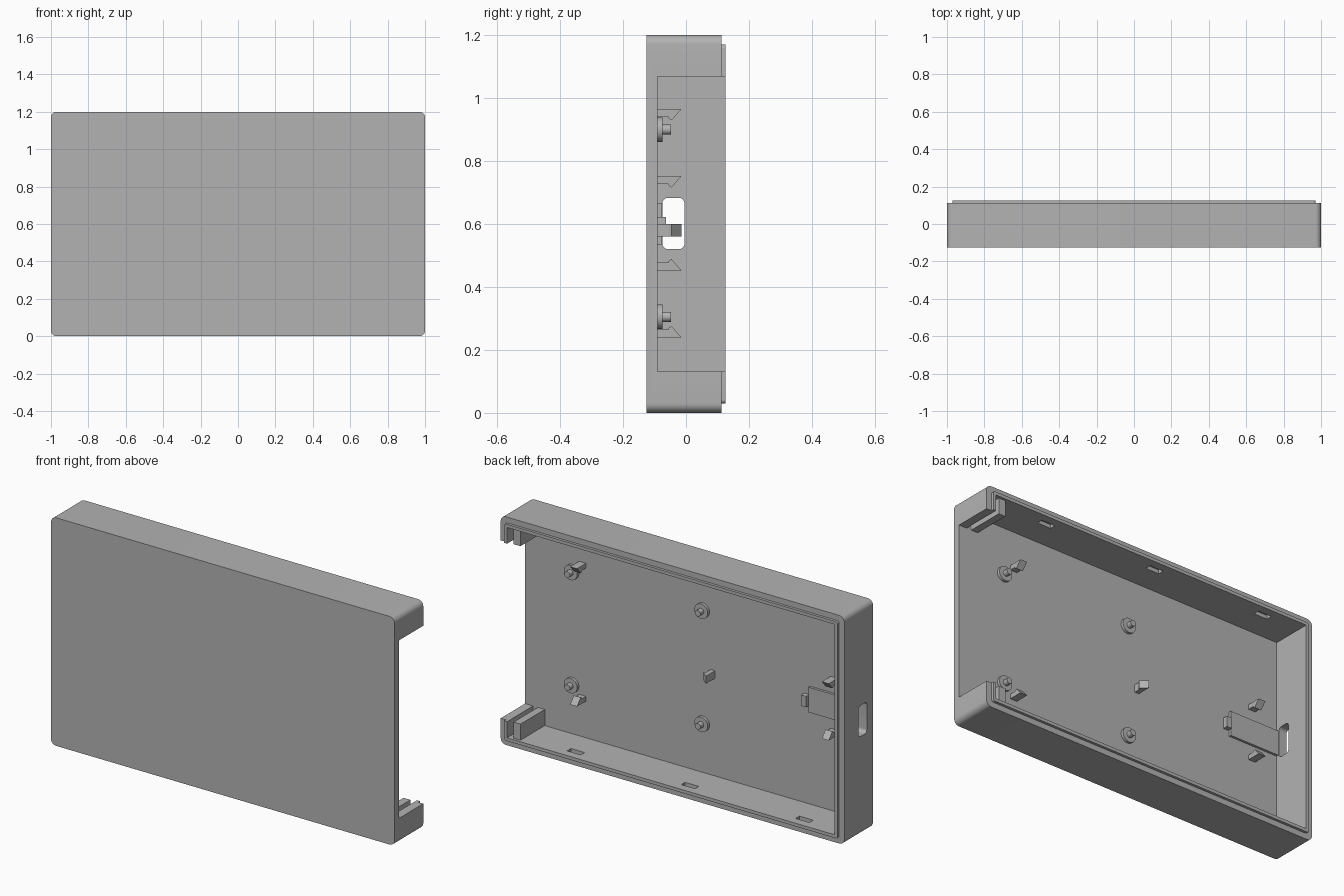
import bpy, bmesh, math
from mathutils import Vector, Matrix

if "Cube" in bpy.data.objects:
    bpy.data.objects.remove(bpy.data.objects["Cube"])

H = 1.2                      # case height
FRONT, FLOOR, RIM, LIP = -0.126, -0.09, 0.112, 0.126
WALL = 0.047

plastic = bpy.data.materials.new("grey plastic")
plastic.use_nodes = True
GREY = (0.45, 0.45, 0.45, 1)
plastic.diffuse_color = GREY
plastic.node_tree.nodes["Principled BSDF"].inputs["Base Color"].default_value = GREY


def prism(name, outline, direction):
    """Extrude a closed 3D outline along a direction."""
    bm = bmesh.new()
    face = bm.faces.new([bm.verts.new(p) for p in outline])
    new = bmesh.ops.extrude_face_region(bm, geom=[face])["geom"]
    bmesh.ops.translate(bm, vec=direction,
                        verts=[v for v in new if isinstance(v, bmesh.types.BMVert)])
    bmesh.ops.recalc_face_normals(bm, faces=bm.faces)
    mesh = bpy.data.meshes.new(name)
    bm.to_mesh(mesh)
    bm.free()
    mesh.materials.append(plastic)
    obj = bpy.data.objects.new(name, mesh)
    bpy.context.collection.objects.link(obj)
    return obj


def box(name, x, y, z):
    outline = [(a, y[0], b) for a, b in
               ((x[0], z[0]), (x[1], z[0]), (x[1], z[1]), (x[0], z[1]))]
    return prism(name, outline, (0, y[1] - y[0], 0))


def round_rect(a, b, r, steps=8):
    """Corner-rounded rectangle from corner a to corner b."""
    pts = []
    corners = ((b[0] - r, b[1] - r), (a[0] + r, b[1] - r),
               (a[0] + r, a[1] + r), (b[0] - r, a[1] + r))
    for i, (cx, cy) in enumerate(corners):
        for k in range(steps + 1):
            t = math.pi / 2 * (i + k / steps)
            pts.append((cx + r * math.cos(t), cy + r * math.sin(t)))
    return pts


def slab(name, inset, r, y0, y1):
    pts = round_rect((-1 + inset, inset), (1 - inset, H - inset), r)
    return prism(name, [(x, y0, z) for x, z in pts], (0, y1 - y0, 0))


def combine(target, tool, operation):
    mod = target.modifiers.new("cut", 'BOOLEAN')
    mod.operation, mod.solver, mod.object = operation, 'EXACT', tool
    bpy.context.view_layer.objects.active = target
    bpy.ops.object.modifier_apply(modifier=mod.name)
    bpy.data.objects.remove(tool)


# Tray with a raised lip around its open back
case = slab("case", 0, 0.03, FRONT, RIM)
combine(case, slab("lip", 0.03, 0.012, RIM - 0.01, LIP), 'UNION')
combine(case, box("cavity", (WALL - 1, 1 - WALL), (FLOOR, 0.3), (WALL, H - WALL)), 'DIFFERENCE')

# Open end and the cable port opposite
combine(case, box("opening", (0.9, 1.1), (FLOOR, 0.3), (0.132, H - 0.132)), 'DIFFERENCE')
port = [(-1.1, y, z) for y, z in round_rect((-0.075, 0.52), (-0.005, 0.683), 0.018)]
combine(case, prism("port", port, (0.2, 0, 0)), 'DIFFERENCE')

# Snap recesses in the long walls
for x in (0.595, -0.07, -0.735):
    for z in (WALL, H - WALL):
        combine(case, box("recess", (x - 0.04, x + 0.04), (0.05, 0.082),
                          (z - 0.02, z + 0.02)), 'DIFFERENCE')

bpy.ops.object.select_all(action='DESELECT')
case.select_set(True)
bpy.context.view_layer.objects.active = case
bpy.ops.object.shade_smooth_by_angle(angle=math.radians(30))

# Ribs that form the end panel grooves
box("lower_groove_rib", (0.885, 0.925), (FLOOR, RIM), (WALL, 0.132))
box("upper_groove_rib", (0.885, 0.925), (FLOOR, RIM), (H - 0.132, H - WALL))


# Board standoffs with locating pins
def peg(name, x, z, radius, y0, y1):
    pts = [(x + radius * math.cos(t), y0, z + radius * math.sin(t))
           for t in (math.tau * i / 32 for i in range(32))]
    obj = prism(name, pts, (0, y1 - y0, 0))
    bpy.ops.object.select_all(action='DESELECT')
    obj.select_set(True)
    bpy.context.view_layer.objects.active = obj
    bpy.ops.object.shade_smooth_by_angle(angle=math.radians(30))


for x in (0.725, -0.035):
    for z in (0.305, 0.9):
        peg("standoff", x, z, 0.039, FLOOR, -0.075)
        peg("locating_pin", x, z, 0.016, -0.075, -0.047)

# Snap hooks: (distance toward the held part, height) profile
HOOK = ((0, FLOOR), (0, -0.015), (0.036, -0.046), (0.03, -0.055), (0.025, -0.055), (0.025, FLOOR))


def hook(name, x, z, facing, width=0.04):
    """Facing is the unit (x, z) direction the barb points."""
    fx, fz = facing
    side = Vector((fz, 0, fx))
    base = Vector((x, 0, z)) - side * width / 2
    prism(name, [base + Vector((d * fx, y, d * fz)) for d, y in HOOK], side * width)


hook("upper_board_hook", 0.665, 0.965, (0, -1))
hook("lower_board_hook", 0.665, 0.24, (0, 1))
hook("upper_module_hook", -0.8, 0.752, (0, -1))
hook("lower_module_hook", -0.8, 0.453, (0, 1))
hook("end_board_hook", -0.105, 0.58, (1, 0))

# Raised pad and stop behind the cable port
box("module_pad", (-0.96, -0.66), (FLOOR, -0.077), (0.535, 0.667))
box("module_stop", (-0.655, -0.625), (FLOOR, -0.064), (0.565, 0.622))
